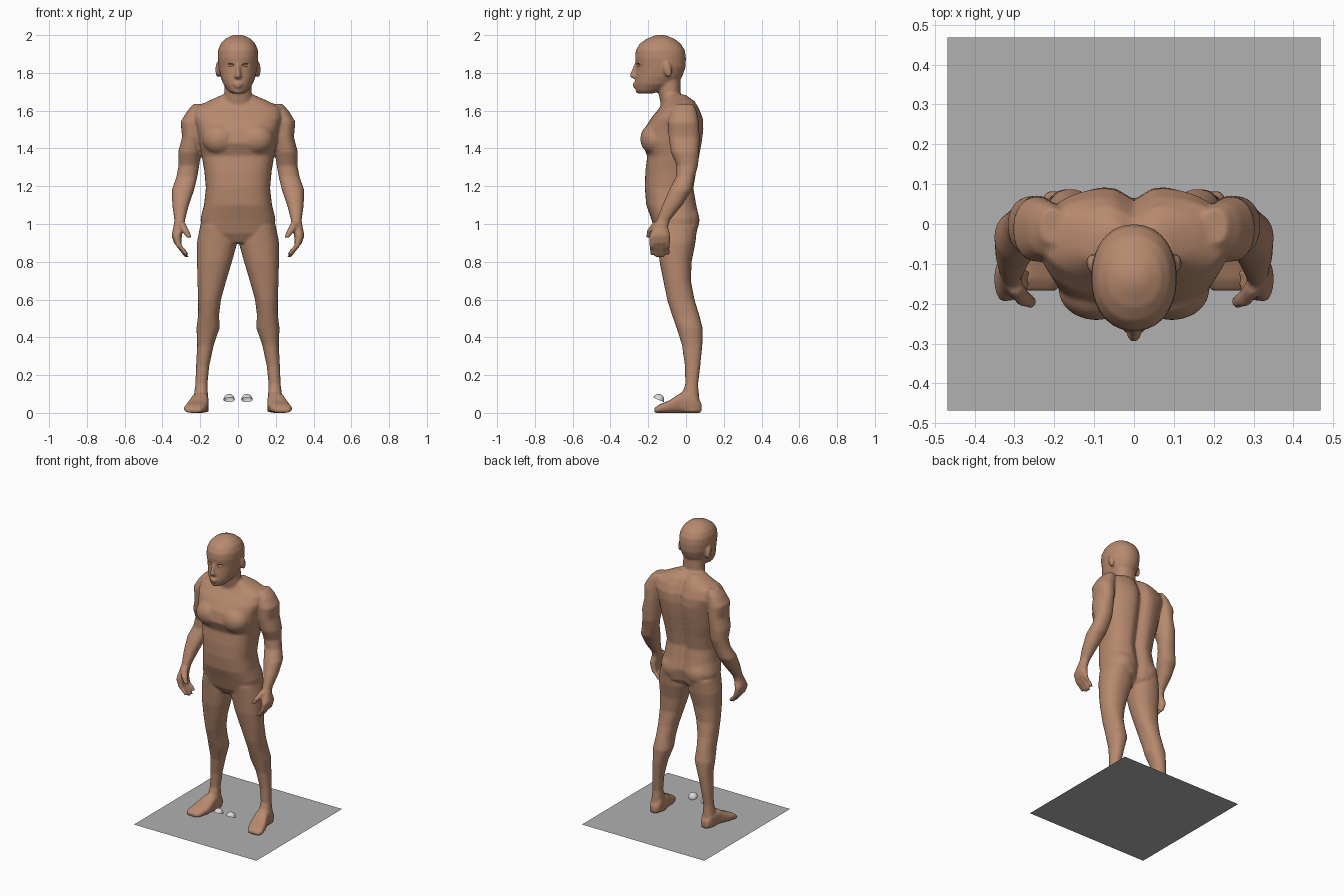
import bpy, bmesh, math
from mathutils import Matrix, Vector


def material(name, rgb):
    m = bpy.data.materials.new(name)
    m.diffuse_color = (*rgb, 1)
    return m


SKIN = material("skin", (0.47, 0.25, 0.155))
GREY = material("floor grey", (0.44, 0.44, 0.44))
WHITE = material("eye white", (0.7, 0.7, 0.7))


def loft(bm, rings, axis="z", side=1, p=2.2, n=28, groove=0.0):
    """Rings are (t, x0, x1, b0, b1): superellipses stacked along z or y."""
    loops = []
    for t, x0, x1, b0, b1 in rings:
        loop = []
        for i in range(n):
            a = 2 * math.pi * i / n
            c, s = math.cos(a), math.sin(a)
            x = (x0 + x1) / 2 + (x1 - x0) / 2 * math.copysign(abs(c) ** (2 / p), c)
            b = (b0 + b1) / 2 + (b1 - b0) / 2 * math.copysign(abs(s) ** (2 / p), s)
            if s > 0:
                b -= groove * math.exp(-(x / 0.035) ** 2)
            co = (x * side, b, t) if axis == "z" else (x * side, t, b)
            loop.append(bm.verts.new(co))
        loops.append(loop)
    faces = [bm.faces.new(loops[0]), bm.faces.new(loops[-1])]
    for lo, hi in zip(loops, loops[1:]):
        for i in range(n):
            j = (i + 1) % n
            faces.append(bm.faces.new((lo[i], lo[j], hi[j], hi[i])))
    bmesh.ops.recalc_face_normals(bm, faces=faces)


def blob(bm, loc, size, tilt=0.0):
    m = Matrix.Translation(loc) @ Matrix.Rotation(tilt, 4, "X") @ Matrix.Diagonal((*size, 1))
    bmesh.ops.create_uvsphere(bm, u_segments=20, v_segments=12, radius=1, matrix=m)


def finish(bm, name, mat, smooth=True):
    me = bpy.data.meshes.new(name)
    bm.to_mesh(me)
    bm.free()
    me.materials.append(mat)
    for f in me.polygons:
        f.use_smooth = smooth
    ob = bpy.data.objects.new(name, me)
    bpy.context.collection.objects.link(ob)
    return ob


def sym(rows):
    return [(z, -r, r, f, b) for z, r, f, b in rows]


body = bmesh.new()

# torso, with a groove along the spine
loft(body, sym([
    (0.90, .07, -.13, .02), (0.95, .195, -.16, .06), (1.03, .198, -.185, .075),
    (1.10, .180, -.21, .06), (1.19, .170, -.218, .045), (1.28, .178, -.215, .06),
    (1.36, .192, -.205, .075), (1.43, .205, -.235, .088), (1.50, .215, -.222, .097),
    (1.56, .235, -.185, .093), (1.615, .23, -.14, .07), (1.65, .16, -.12, .05),
    (1.685, .08, -.115, .01)]), p=2.6, n=48, groove=.035)

# neck
loft(body, sym([(1.58, .09, -.125, .03), (1.64, .08, -.135, .01),
                (1.69, .072, -.145, -.03), (1.80, .07, -.16, -.03)]))

# head
loft(body, sym([
    (1.69, .032, -.245, -.18), (1.705, .052, -.264, -.13), (1.74, .078, -.270, -.06),
    (1.78, .093, -.267, -.02), (1.83, .103, -.262, -.002), (1.88, .108, -.270, .0),
    (1.92, .106, -.266, -.006), (1.955, .092, -.245, -.028), (1.98, .068, -.21, -.06),
    (1.996, .036, -.17, -.10), (2.002, .015, -.15, -.12)]), p=2.15)

# nose, lips, chin
loft(body, sym([(1.77, .016, -.284, -.24), (1.78, .021, -.298, -.24),
                (1.80, .014, -.295, -.24), (1.85, .009, -.272, -.24)]), n=12)
blob(body, (0, -.266, 1.742), (.026, .018, .008))
blob(body, (0, -.264, 1.728), (.022, .018, .008))
blob(body, (0, -.248, 1.705), (.028, .02, .016))

for s in (-1, 1):
    # ears, pectorals, buttocks
    blob(body, (s * .107, -.097, 1.817), (.013, .022, .042), .2)
    blob(body, (s * .095, -.165, 1.45), (.095, .077, .085))
    blob(body, (s * .09, .0, 1.02), (.085, .072, .085))
    # leg
    loft(body, [
        (.99, .02, .200, -.16, .06), (.90, .004, .218, -.15, .05),
        (.80, .032, .217, -.14, .03), (.70, .062, .215, -.12, .026),
        (.60, .09, .211, -.10, .045), (.52, .100, .211, -.075, .07),
        (.45, .097, .22, -.05, .088), (.36, .128, .216, -.022, .087),
        (.25, .152, .222, -.006, .076), (.15, .162, .226, -.004, .064),
        (.08, .158, .235, -.03, .07), (.005, .155, .24, -.06, .08)], side=s)
    # foot
    loft(body, [
        (.082, .17, .22, .0, .05), (.05, .155, .235, .0, .10),
        (-.03, .155, .25, .0, .105), (-.09, .158, .275, .0, .065),
        (-.14, .175, .287, .0, .045), (-.168, .195, .275, .0, .025)],
        axis="y", side=s, p=3)
    # arm and palm
    loft(body, [
        (1.635, .17, .235, -.05, .04), (1.60, .17, .268, -.08, .055),
        (1.54, .18, .304, -.095, .068), (1.46, .19, .296, -.092, .072),
        (1.38, .195, .317, -.08, .07), (1.31, .205, .315, -.05, .064),
        (1.25, .215, .326, -.053, .047), (1.18, .232, .351, -.09, .03),
        (1.10, .26, .348, -.125, -.02), (1.02, .28, .337, -.155, -.085),
        (.985, .285, .342, -.172, -.095), (.94, .297, .352, -.195, -.083),
        (.895, .300, .337, -.195, -.083)], side=s)
    # four fingers and a thumb
    for y, dz in ((-.181, .01), (-.154, 0), (-.127, 0), (-.099, .012)):
        loft(body, [
            (.93, .308, .343, y - .013, y + .013), (.88, .294, .326, y - .013, y + .013),
            (.85 + dz, .274, .302, y - .011, y + .014),
            (.824 + dz, .260, .282, y - .007, y + .013)], side=s, n=12)
    loft(body, [
        (1.01, .282, .32, -.175, -.13), (.965, .258, .300, -.208, -.165),
        (.928, .244, .272, -.212, -.18)], side=s, n=12)

# fuse the parts into one skin
figure = finish(body, "body", SKIN)
rm = figure.modifiers.new("fuse", "REMESH")
rm.mode = "VOXEL"
rm.voxel_size = .0075
rm.use_smooth_shade = True
sm = figure.modifiers.new("soften", "SMOOTH")
sm.factor = .5
sm.iterations = 5

# eye sockets
sockets = bmesh.new()
for s in (-1, 1):
    blob(sockets, (s * .045, -.262, 1.842), (.024, .022, .009))
cutter = finish(sockets, "eye_socket_cutter", SKIN)
cutter.hide_render = True
cutter.hide_viewport = False
cutter.display_type = "WIRE"
bo = figure.modifiers.new("sockets", "BOOLEAN")
bo.operation = "DIFFERENCE"
bo.object = cutter
bo.solver = "EXACT"

# loose half-ball eyes lying low between the feet, tilted backwards
for s, label in ((-1, "right"), (1, "left")):
    bm = bmesh.new()
    bmesh.ops.create_uvsphere(bm, u_segments=20, v_segments=12, radius=.03)
    bmesh.ops.bisect_plane(bm, geom=bm.verts[:] + bm.edges[:] + bm.faces[:],
                           plane_co=Vector((0, 0, -.001)), plane_no=Vector((0, 0, 1)),
                           clear_inner=True)
    eye = finish(bm, label + "_eyeball", WHITE)
    eye.location = (s * .047, -.145, .07)
    eye.rotation_euler = (-.4, 0, 0)

# floor sheet
bm = bmesh.new()
bmesh.ops.create_grid(bm, x_segments=1, y_segments=1, size=.468)
finish(bm, "floor_sheet", GREY, smooth=False)
